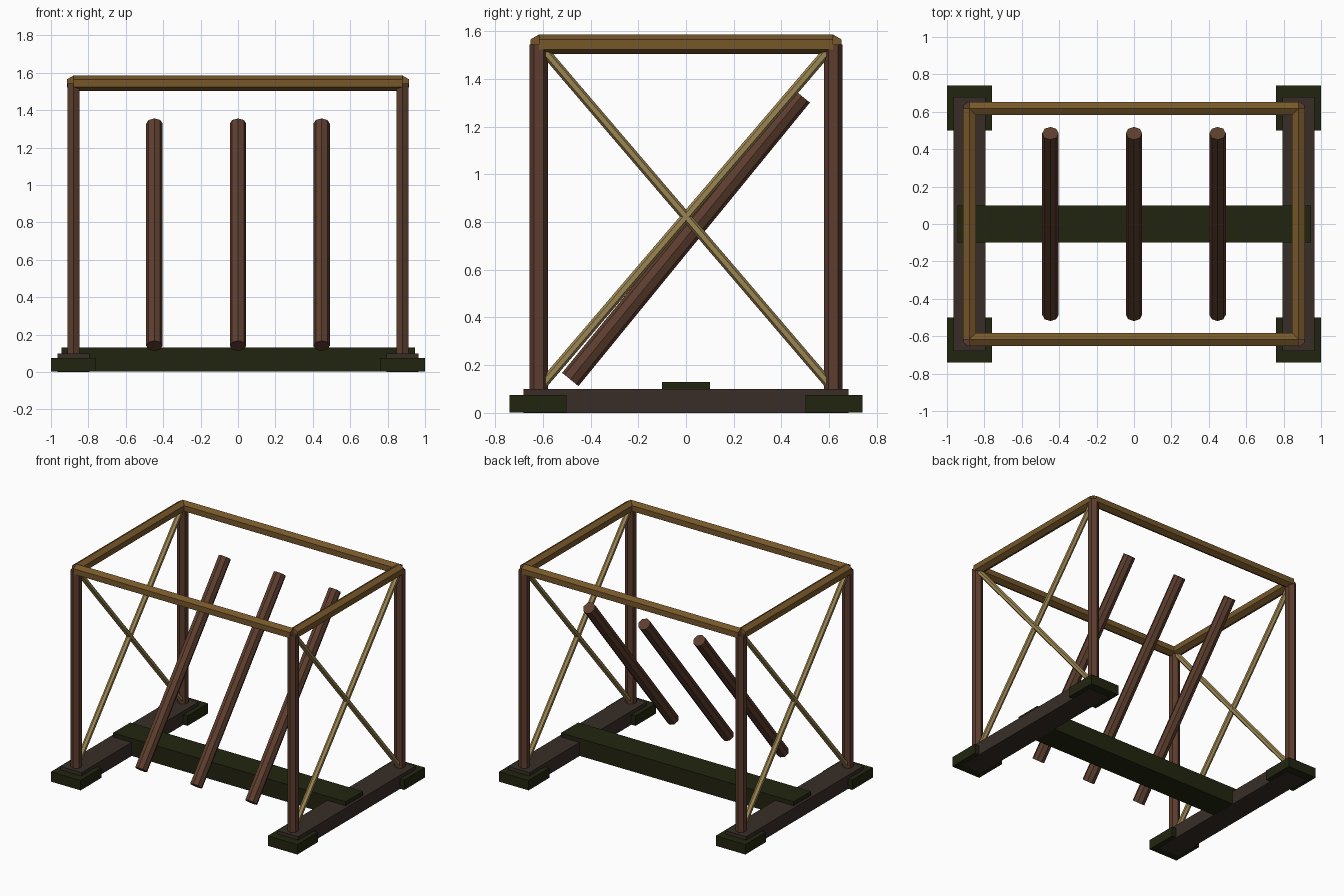
import bpy, bmesh
from mathutils import Vector, Matrix

cube = bpy.data.objects.get("Cube")
if cube:
    bpy.data.objects.remove(cube, do_unlink=True)


def material(name, r, g, b):
    m = bpy.data.materials.new(name)
    m.use_nodes = True
    m.diffuse_color = (r, g, b, 1)
    bsdf = next(n for n in m.node_tree.nodes if n.type == 'BSDF_PRINCIPLED')
    bsdf.inputs["Base Color"].default_value = (r, g, b, 1)
    return m


brown = material("brown wood", 0.11, 0.048, 0.028)
ochre = material("ochre wood", 0.18, 0.095, 0.023)
straw = material("pale straw wood", 0.33, 0.235, 0.085)
moss = material("dark moss wood", 0.016, 0.018, 0.005)
dark = material("dark grey brown wood", 0.040, 0.027, 0.020)


def finish(name, bm, mat):
    mesh = bpy.data.meshes.new(name)
    bm.to_mesh(mesh)
    bm.free()
    mesh.materials.append(mat)
    bpy.context.collection.objects.link(bpy.data.objects.new(name, mesh))


def box(name, low, high, mat):
    low, high = Vector(low), Vector(high)
    bm = bmesh.new()
    place = Matrix.Translation((low + high) / 2) @ Matrix.Diagonal((*(high - low), 1))
    bmesh.ops.create_cube(bm, size=1, matrix=place)
    finish(name, bm, mat)


def pole(name, start, end, radius, sides, ridge, mat):
    """Prism between two points with one corner edge turned towards ridge."""
    start, end = Vector(start), Vector(end)
    axis = (end - start).normalized()
    ridge = Vector(ridge)
    ridge = (ridge - axis * ridge.dot(axis)).normalized()
    turn = Matrix((ridge.cross(axis), ridge, axis)).transposed().to_4x4()
    bm = bmesh.new()
    bmesh.ops.create_cone(bm, cap_ends=True, segments=sides, radius1=radius,
                          radius2=radius, depth=(end - start).length,
                          matrix=Matrix.Translation((start + end) / 2) @ turn)
    finish(name, bm, mat)


PX, PY = 0.88, 0.617      # corner post positions
BASE, TOP = 0.1, 1.544    # base beam top and rail height
SIDES = (("right", -1), ("left", 1))
ENDS = (("front", -1), ("back", 1))

# Base plank across the middle
box("cross_plank", (-0.945, -0.1, 0.002), (0.945, 0.1, 0.13), moss)

for side, sx in SIDES:
    x = sx * PX
    # Base beam, side rail and crossed braces
    box(side + "_base_beam", (x - 0.085, -0.68, 0), (x + 0.085, 0.68, BASE), dark)
    pole(side + "_top_rail", (x, -PY, TOP), (x, PY, TOP), 0.041, 6, (0, 0, 1), ochre)
    for end, sy in ENDS:
        y = sy * PY
        pole(f"{side}_{end}_brace", (x, y, BASE), (x, -y, TOP), 0.02, 6, (0, 0, 1), straw)
        # Corner post and foot block
        pole(f"{side}_{end}_post", (x, y, BASE - 0.01), (x, y, TOP), 0.038, 6, (0, 1, 0), brown)
        fx, fy = sx * PX, sy * 0.62
        box(f"{side}_{end}_foot", (fx - 0.12, fy - 0.12, 0.002),
            (fx + 0.12, fy + 0.12, 0.075), moss)

# Front and back rails
for end, sy in ENDS:
    pole(end + "_top_rail", (-PX, sy * PY, TOP), (PX, sy * PY, TOP), 0.041, 6, (0, 0, 1), ochre)

# Leaning poles
for label, x in (("right", -0.447), ("middle", 0), ("left", 0.447)):
    pole(label + "_leaning_pole", (x, -0.485, 0.14), (x, 0.485, 1.328), 0.044, 8, (1, 0, 0), brown)
